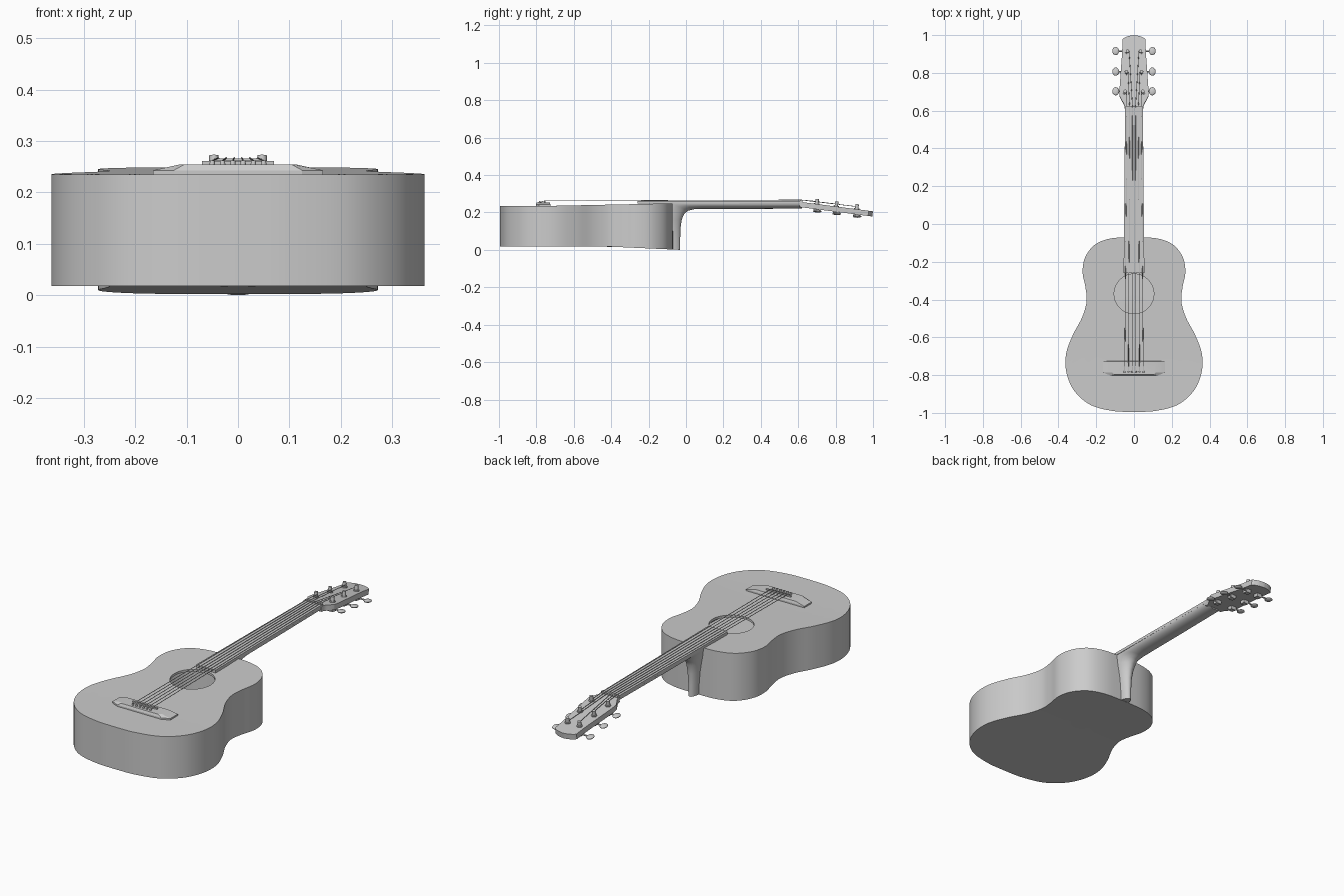
import bpy, bmesh
from math import sin, cos, pi, atan2, radians
from mathutils import Vector, Matrix

if "Cube" in bpy.data.objects:
    bpy.data.objects.remove(bpy.data.objects["Cube"])


def make(name, verts, faces, angle=35):
    me = bpy.data.meshes.new(name)
    me.from_pydata([tuple(v) for v in verts], [], faces)
    bm = bmesh.new()
    bm.from_mesh(me)
    bmesh.ops.recalc_face_normals(bm, faces=bm.faces)
    bm.to_mesh(me)
    bm.free()
    ob = bpy.data.objects.new(name, me)
    bpy.context.collection.objects.link(ob)
    bpy.ops.object.select_all(action='DESELECT')
    ob.select_set(True)
    bpy.context.view_layer.objects.active = ob
    bpy.ops.object.shade_smooth_by_angle(angle=radians(angle))
    return ob


def loft(name, rings, caps=True, angle=35):
    # skin a list of closed rings that have equal point counts
    n = len(rings[0])
    faces = [(i * n + j, i * n + (j + 1) % n, (i + 1) * n + (j + 1) % n, (i + 1) * n + j)
             for i in range(len(rings) - 1) for j in range(n)]
    if caps:
        faces += [tuple(range(n)), tuple(range((len(rings) - 1) * n, len(rings) * n))]
    return make(name, [p for r in rings for p in r], faces, angle)


def spline(pts, steps):
    # Catmull-Rom curve through open 2D points
    p = [Vector(q) for q in pts]
    p = [2 * p[0] - p[1]] + p + [2 * p[-1] - p[-2]]
    out = []
    for a, b, c, d in zip(p, p[1:], p[2:], p[3:]):
        for k in range(steps):
            t = k / steps
            out.append(0.5 * (2 * b + (c - a) * t + (2 * a - 5 * b + 4 * c - d) * t * t
                              + (3 * b - a - 3 * c + d) * t ** 3))
    return out + [p[-2]]


def mirrored(half):
    # close a half outline that starts and ends on x = 0
    return half + [Vector((-v.x, v.y)) for v in half[-2:0:-1]]


def tube(name, a, b, r, n=16, r2=None):
    a, b = Vector(a), Vector(b)
    q = (b - a).to_track_quat('Z', 'Y')
    ring = lambda c, rad: [c + q @ Vector((rad * cos(2 * pi * i / n), rad * sin(2 * pi * i / n), 0))
                           for i in range(n)]
    return loft(name, [ring(a, r), ring(b, r if r2 is None else r2)])


# body: shell with a round sound hole
def ramp(y, a, b):
    return min(1, max(0, (y - a) / (b - a)))


def top_z(y):
    return 0.235 + 0.014 * ramp(y, -0.74, -0.07)


def back_z(y):
    return 0.018 - 0.016 * ramp(y, -0.42, -0.07)


outline = mirrored(spline([(0, -0.995), (0.11, -0.99), (0.23, -0.958), (0.315, -0.885), (0.357, -0.79),
                           (0.36, -0.69), (0.325, -0.59), (0.275, -0.495), (0.251, -0.41),
                           (0.257, -0.335), (0.272, -0.255), (0.258, -0.175), (0.205, -0.108),
                           (0.12, -0.076), (0, -0.07)], 6))
C = Vector((0, -0.37))
hole = []
for p in outline:
    a = atan2(p.y - C.y, p.x - C.x)
    hole.append(C + 0.105 * Vector((cos(a), sin(a))))


def level(t, zf, dz=0):
    return [Vector((q.x, q.y, zf(q.y) + dz)) for q in (h.lerp(o, t) for h, o in zip(hole, outline))]


STEPS = [i / 6 for i in range(7)]
rings = [level(0, top_z, -0.012)] + [level(t, top_z) for t in STEPS]
rings += [level(t, back_z) for t in reversed(STEPS)]
n = len(outline)
rings.append([Vector((C.x, C.y, back_z(C.y)))] * n)
body = loft("body", rings, caps=False)
bm = bmesh.new()
bm.from_mesh(body.data)
bmesh.ops.remove_doubles(bm, verts=bm.verts, dist=1e-6)
bm.to_mesh(body.data)
bm.free()

# neck with heel: D-shaped sections (flat side y, z; belly y, z; half width)
sections = [(-0.085, 0.004, -0.031, 0.0, 0.024), (-0.085, 0.06, -0.031, 0.06, 0.027),
            (-0.085, 0.12, -0.029, 0.12, 0.032), (-0.085, 0.165, -0.022, 0.165, 0.039),
            (-0.085, 0.205, -0.009, 0.193, 0.046), (-0.085, 0.25, 0.012, 0.21, 0.051),
            (-0.02, 0.25, 0.045, 0.218, 0.051), (0.08, 0.25, 0.09, 0.219, 0.051),
            (0.3, 0.25, 0.3, 0.219, 0.05), (0.62, 0.25, 0.62, 0.221, 0.047)]
rings = []
for ay, az, by, bz, w in sections:
    rings.append([Vector((w * cos(pi * i / 16), ay + (by - ay) * sin(pi * i / 16),
                          az + (bz - az) * sin(pi * i / 16))) for i in range(17)])
loft("neck", rings)


def prism(name, pts, z0, z1, M=Matrix()):
    return loft(name, [[M @ Vector((p[0], p[1], z)) for p in pts] for z in (z0, z1)])


prism("fretboard", [(-0.055, -0.26), (0.055, -0.26), (0.047, 0.61), (-0.047, 0.61)], 0.247, 0.262)
prism("nut", [(-0.047, 0.61), (0.047, 0.61), (0.047, 0.622), (-0.047, 0.622)], 0.245, 0.266)

# headstock, tilted back; local y runs along it, local z = 0 is its face
H = Matrix.Translation((0, 0.61, 0.257)) @ Matrix.Rotation(radians(-7.4), 4, 'X')
head = [Vector((0, 0.0))] + spline([(0.048, 0.0), (0.053, 0.025), (0.07, 0.055), (0.077, 0.085),
                                    (0.07, 0.2), (0.063, 0.3), (0.061, 0.37)], 4)
head += spline([(0.056, 0.376), (0.03, 0.388), (0, 0.393)], 4)
prism("headstock", mirrored(head), -0.028, 0, H)

# tuners
POSTS = [(0.047, 0.09), (0.04, 0.195), (0.034, 0.305)]
for side, label in ((-1, "left"), (1, "right")):
    for k, (px, py) in enumerate(POSTS, 1):
        x = side * px
        tag = f"{label}_{k}"
        tube("tuner_washer_" + tag, H @ Vector((x, py, -0.002)), H @ Vector((x, py, 0.005)), 0.014)
        tube("tuner_post_" + tag, H @ Vector((x, py, -0.03)), H @ Vector((x, py, 0.027)), 0.009)
        g = 0.014
        prism("tuner_gearbox_" + tag, [(x - g, py - g), (x + g, py - g), (x + g, py + g), (x - g, py + g)],
              -0.045, -0.027, H)
        tube("tuner_shaft_" + tag, H @ Vector((x, py + 0.008, -0.036)),
             H @ Vector((side * 0.09, py + 0.008, -0.036)), 0.004, 10)
        bpy.ops.mesh.primitive_uv_sphere_add(segments=20, ring_count=10, radius=1)
        knob = bpy.context.object
        knob.name = "tuner_knob_" + tag
        knob.matrix_world = (H @ Matrix.Translation((side * 0.097, py + 0.008, -0.036))
                             @ Matrix.Diagonal((0.018, 0.022, 0.008, 1)))
        bpy.ops.object.shade_smooth_by_angle()

# bridge with sloping wings, and saddle
foot = [(-0.165, -0.725), (0.165, -0.725), (0.165, -0.785), (0.125, -0.803), (-0.125, -0.803), (-0.165, -0.785)]
crown = [(-0.115, -0.729), (0.115, -0.729), (0.115, -0.785), (0.105, -0.798), (-0.105, -0.798), (-0.115, -0.785)]
loft("bridge", [[Vector((*p, 0.232)) for p in foot], [Vector((*p, 0.243)) for p in foot],
                [Vector((*p, 0.254)) for p in crown]], angle=15)
prism("saddle", [(-0.07, -0.752), (0.07, -0.752), (0.07, -0.759), (-0.07, -0.759)], 0.25, 0.261)

# strings and bridge pins
for i in range(6):
    u = (i - 2.5) / 2.5
    side = -1 if u < 0 else 1
    k = (i if u < 0 else 5 - i)
    px, py = POSTS[k]
    path = [Vector((u * 0.05, -0.782, 0.254)), Vector((u * 0.049, -0.755, 0.262)),
            Vector((u * 0.038, 0.616, 0.267)), H @ Vector((side * (px - 0.008), py, 0.014))]
    for s, (a, b) in enumerate(zip(path, path[1:]), 1):
        tube(f"string_{i + 1}_part_{s}", a, b, 0.0016, 8)
    tube(f"bridge_pin_{i + 1}", (u * 0.05, -0.782, 0.25), (u * 0.05, -0.782, 0.262), 0.006, 12, 0.0045)
